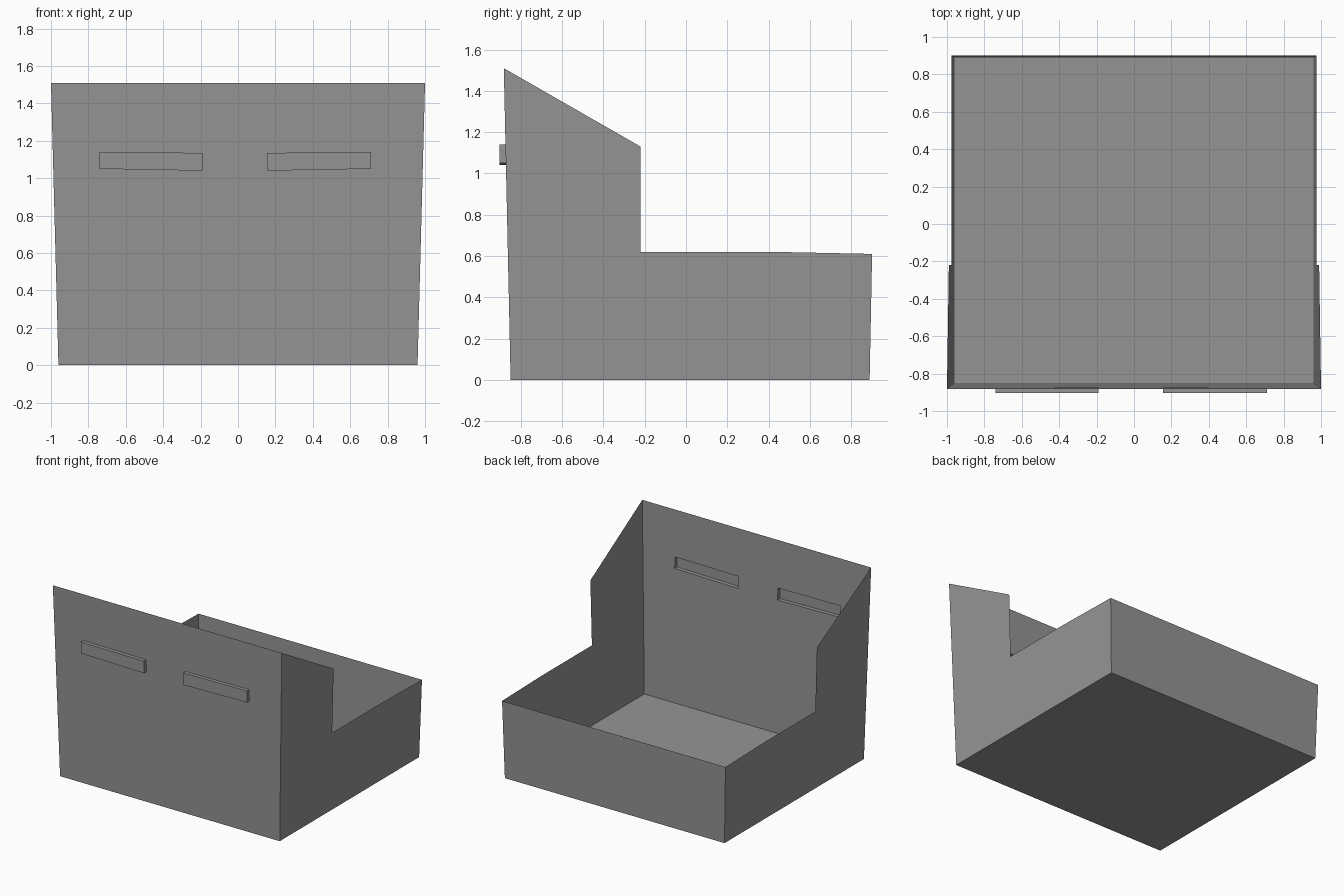
import bpy, bmesh

if "Cube" in bpy.data.objects:
    bpy.data.objects.remove(bpy.data.objects["Cube"])

grey = bpy.data.materials.new("mid grey")
grey.diffuse_color = (0.3, 0.3, 0.3, 1)
grey.use_nodes = True
grey.node_tree.nodes["Principled BSDF"].inputs["Base Color"].default_value = grey.diffuse_color


def make(name, faces):
    """Build a single-skin object from outward-wound polygons."""
    bm = bmesh.new()
    for pts in faces:
        bm.faces.new([bm.verts.new(p) for p in pts])
    bmesh.ops.remove_doubles(bm, verts=bm.verts, dist=0.0005)
    me = bpy.data.meshes.new(name)
    bm.to_mesh(me)
    bm.free()
    me.materials.append(grey)
    ob = bpy.data.objects.new(name, me)
    bpy.context.collection.objects.link(ob)


# The walls flare outward slightly with height
def side_x(z):
    return 0.96 + 0.04 * z / 1.51


def front_y(z):
    return -0.85 - 0.033 * z / 1.51


def on_front(x, z):
    return (x, front_y(z), z)


TOP, BACK_TOP = 1.51, 0.61

# Floor, facing down
make("floor", [[(-0.96, -0.85, 0), (-0.96, 0.89, 0), (0.96, 0.89, 0), (0.96, -0.85, 0)]])

# Low back wall
xb = side_x(BACK_TOP)
make("back_wall", [[(0.96, 0.89, 0), (-0.96, 0.89, 0), (-xb, 0.902, BACK_TOP), (xb, 0.902, BACK_TOP)]])

# Side walls with the stepped, sloping rim
profile = [(-0.85, 0), (0.89, 0), (0.902, BACK_TOP), (0.42, 0.62), (-0.22, 0.62),
           (-0.22, 1.13), (front_y(TOP), TOP)]
for name, s in (("right_wall", 1), ("left_wall", -1)):
    make(name, [[(s * side_x(z), y, z) for y, z in profile[::s]]])

# Hollow grip outlines, counter-clockwise from lower left
left = [(-0.74, 1.05), (-0.19, 1.04), (-0.19, 1.135), (-0.74, 1.14)]
right = [(0.155, 1.04), (0.71, 1.05), (0.71, 1.14), (0.155, 1.135)]

# Tall front wall, opened behind each grip
L = [on_front(*p) for p in left]
R = [on_front(*p) for p in right]
bl, br = on_front(-0.96, 0), on_front(0.96, 0)
tr, tl = on_front(1, TOP), on_front(-1, TOP)
make("front_wall", [
    [bl, br, R[1], R[0], L[1], L[0]],
    [L[3], L[2], R[3], R[2], tr, tl],
    [bl, L[0], L[3], tl],
    [br, tr, R[2], R[1]],
    [L[1], R[0], R[3], L[2]],
])

# Grips: shallow pockets pushed out of the front wall
for name, outline in (("left_grip", left), ("right_grip", right)):
    outer = [(x, -0.904, z) for x, z in outline]
    inner = [on_front(x, z) for x, z in outline]
    rim = [[inner[i], inner[(i + 1) % 4], outer[(i + 1) % 4], outer[i]] for i in range(4)]
    make(name, [outer] + rim)
